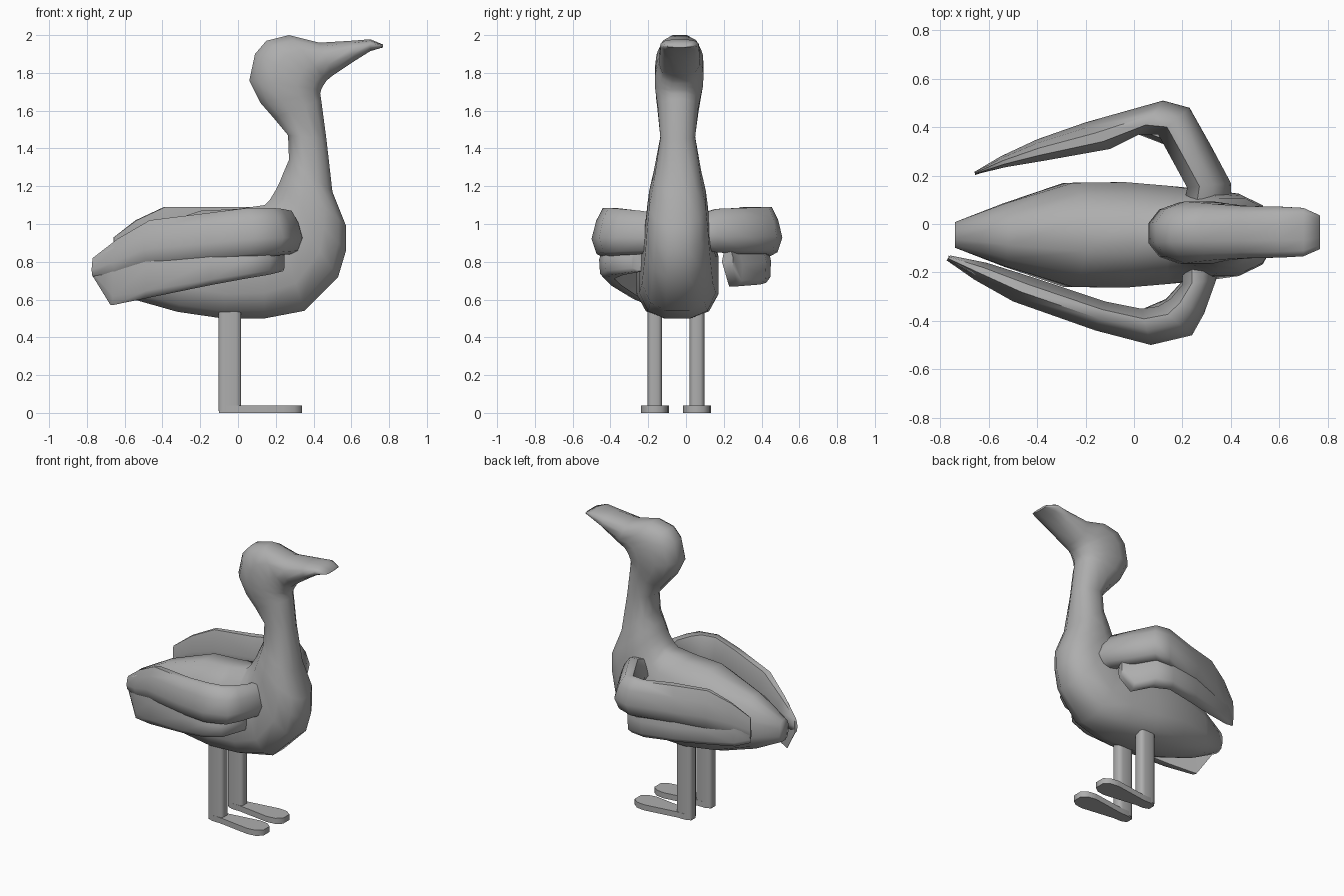
import bpy, bmesh, math
from mathutils import Vector

if "Cube" in bpy.data.objects:
    bpy.data.objects.remove(bpy.data.objects["Cube"], do_unlink=True)

grey = bpy.data.materials.new("plain grey")
grey.use_nodes = True
grey.diffuse_color = (0.42, 0.42, 0.42, 1)
grey.node_tree.nodes["Principled BSDF"].inputs["Base Color"].default_value = grey.diffuse_color


def loft(name, rings, angle):
    """Skin a list of equal-length point rings and cap both ends."""
    bm = bmesh.new()
    loops = [[bm.verts.new(p) for p in ring] for ring in rings]
    n = len(loops[0])
    for a, b in zip(loops, loops[1:]):
        for i in range(n):
            j = (i + 1) % n
            bm.faces.new((a[i], a[j], b[j], b[i]))
    bm.faces.new(loops[0])
    bm.faces.new(loops[-1])
    bmesh.ops.recalc_face_normals(bm, faces=bm.faces)
    mesh = bpy.data.meshes.new(name)
    bm.to_mesh(mesh)
    bm.free()
    mesh.materials.append(grey)
    obj = bpy.data.objects.new(name, mesh)
    bpy.context.collection.objects.link(obj)
    bpy.ops.object.select_all(action="DESELECT")
    obj.select_set(True)
    bpy.context.view_layer.objects.active = obj
    bpy.ops.object.shade_smooth_by_angle(angle=math.radians(angle))


def oval(sides, power):
    """Unit rounded-square outline with flat top, bottom and sides."""
    grow = math.cos(math.pi / sides) ** power
    for i in range(sides):
        a = math.tau * (i + 0.5) / sides
        yield [math.copysign(abs(v) ** power, v) / grow for v in (math.cos(a), math.sin(a))]


def body_ring(tx, tz, bx, bz, half, sag=0):
    """Rounded ring between a back point and a belly point; sag lowers its widest part."""
    y = -0.045 + 0.02 * max(0, tz - 1.4)
    top, low = Vector((tx, y, tz)), Vector((bx, y, bz))
    return [(top + low) / 2 + (top - low) / 2 * (c - sag * (1 - c * c)) + Vector((0, half * s, 0))
            for c, s in oval(12, 0.85)]


# Body, neck, head and bill: back x, z, belly x, z, half width, sag
body = [
    (-.74, .84, -.74, .69, .053), (-.52, .96, -.55, .60, .13, .1),
    (-.2, 1.07, -.32, .535, .215, .22), (0, 1.08, -.08, .5, .218, .25),
    (.14, 1.1, .14, .5, .203, .25), (.17, 1.13, .35, .54, .188, .2),
    (.2, 1.18, .53, .72, .17, .1), (.22, 1.22, .572, .86, .16),
    (.24, 1.27, .572, 0.99, .15), (.27, 1.34, .5, 1.17, .125),
    (.265, 1.47, .468, 1.45, .092), (.19, 1.56, .44, 1.66, .108),
    (.12, 1.64, .435, 1.69, .117), (.06, 1.76, .44, 1.71, .127),
    (.09, 1.9, .45, 1.73, .128), (.15, 1.97, .46, 1.745, .123),
    (.27, 2.0, .47, 1.76, .115), (.43, 1.96, .5, 1.785, .108),
    (.6, 1.97, .62, 1.865, .105), (.7, 1.978, .7, 1.915, .1),
    (.768, 1.95, .768, 1.935, .07),
]
loft("body_neck_and_head", [body_ring(*r) for r in body], 70)


def arm_ring(ox, oy, ix, iy, top, low):
    """Plump upper wing section between an outer and an inner edge."""
    inner, outer = Vector((ix, iy)), Vector((ox, oy))
    shape = [(.28, 1), (.6, 1), (.84, .74), (1, .38), (.82, .08), (.55, 0), (.25, .05), (0, .5)]
    return [(*inner.lerp(outer, t), low + (top - low) * h) for t, h in shape]


def flap_ring(x, y, half, top, low, side):
    """Thin hanging feather section."""
    shape = [(-.6, 1), (.6, 1), (1, .6), (.9, .15), (.4, 0), (-.6, 0), (-1, .4)]
    return [(x + half * .3 * t, y + side * half * t, low + (top - low) * h) for t, h in shape]


# Upper wings: outer x, y, inner x, y, top and lower edge
right_arm = [
    (.35, -.13, .2, -.1, 1.05, .85), (.34, -.23, .2, -.25, 1.07, .84),
    (.29, -.37, .15, -.31, 1.08, .835), (.24, -.46, .1, -.34, 1.085, .83),
    (.07, -.5, .03, -.35, 1.085, .82), (-.16, -.44, -.12, -.32, 1.06, .8),
    (-.5, -.32, -.42, -.22, 1.02, .77), (-.66, -.23, -.61, -.16, .92, .72),
    (-.775, -.15, -.76, -.13, .82, .72),
]
left_arm = [
    (.4, .07, .2, .06, 1.05, .86), (.4, .17, .22, .15, 1.08, .85),
    (.32, .32, .16, .26, 1.085, .84), (.23, .48, .1, .37, 1.09, .84),
    (.12, .51, .02, .37, 1.09, .83), (-.2, .42, -.1, .31, 1.09, .82),
    (-.4, .35, -.38, .26, 1.09, .81), (-.55, .28, -.53, .235, 1.02, .8),
    (-.66, .215, -.655, .205, .93, .78),
]
# Lower feathers: x, y, half width, top and lower edge
right_flap = [
    (.235, -.25, .04, .86, .75), (.15, -.37, .06, .88, .73), (.03, -.41, .05, .88, .71),
    (-.16, -.375, .055, .88, .675), (-.5, -.265, .045, .88, .605),
    (-.67, -.19, .025, .88, .57), (-.765, -.14, .01, .81, .72),
]
left_flap = [
    (.3, .22, .03, .86, .76), (.23, .255, .045, .86, .67), (.15, .375, .05, .88, .68),
    (.03, .41, .04, .88, .69), (-.2, .36, .05, .88, .7), (-.4, .3, .04, .88, .71),
    (-.57, .25, .02, .9, .72), (-.655, .21, .008, .9, .75),
]
for side, sign, arm, flap in (("right", -1, right_arm, right_flap),
                              ("left", 1, left_arm, left_flap)):
    loft(side + "_wing", [arm_ring(*r) for r in arm], 65)
    loft(side + "_wing_feathers", [flap_ring(*r, sign) for r in flap], 65)

# Legs and flat feet
foot_outline = [(-.1, -.025), (-.06, -.04), (.0, -.04), (.24, -.074), (.3, -.066), (.34, -.035),
                (.34, .035), (.3, .066), (.24, .074), (.0, .04), (-.06, .04), (-.1, .025)]
for side, y in (("left", .058), ("right", -.165)):
    legs = [[(-.043 + .06 * c, y + .039 * s, z) for c, s in oval(12, .5)] for z in (.01, .62)]
    loft(side + "_leg", legs, 80)
    loft(side + "_foot", [[(px, y + py, z) for px, py in foot_outline]
                          for z in (0, .04)], 60)
